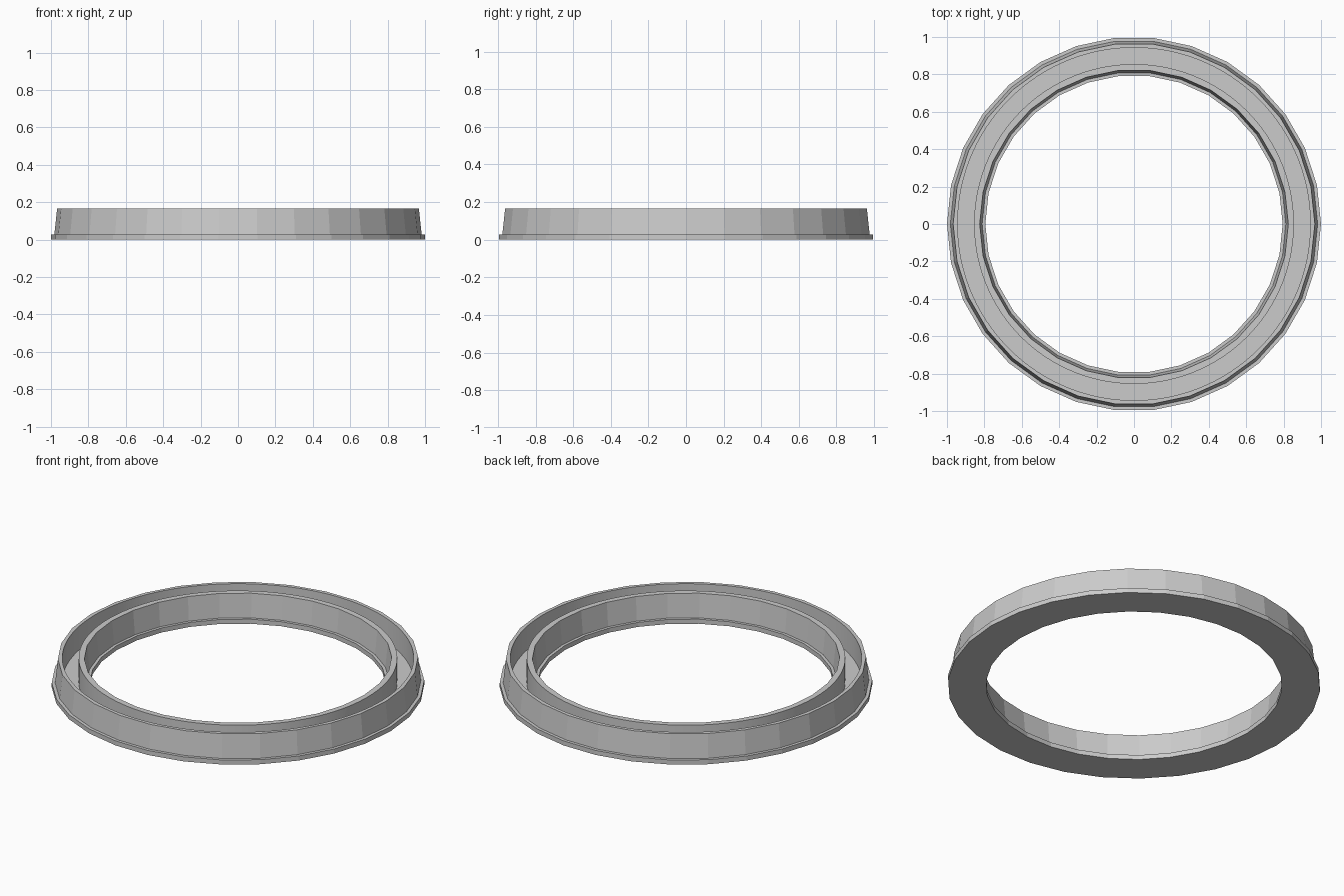
import bpy
import bmesh
from math import cos, sin, tau

cube = bpy.data.objects.get("Cube")
if cube:
    bpy.data.objects.remove(cube, do_unlink=True)

grey = bpy.data.materials.new("plain grey")
grey.use_nodes = True
colour = (0.6, 0.6, 0.6, 1)
grey.diffuse_color = colour
grey.node_tree.nodes["Principled BSDF"].inputs["Base Color"].default_value = colour


def lathe(name, profile, sides, smooth):
    """Turn a closed (radius, height) profile into a ring around z."""
    bm = bmesh.new()
    rings = [[bm.verts.new((r * cos(tau * i / sides), r * sin(tau * i / sides), z))
              for r, z in profile] for i in range(sides)]
    count = len(profile)
    for i in range(sides):
        a, b = rings[i], rings[(i + 1) % sides]
        for j in range(count):
            k = (j + 1) % count
            face = bm.faces.new((a[j], b[j], b[k], a[k]))
            face.smooth = smooth
    bmesh.ops.recalc_face_normals(bm, faces=bm.faces)
    mesh = bpy.data.meshes.new(name)
    bm.to_mesh(mesh)
    bm.free()
    mesh.materials.append(grey)
    obj = bpy.data.objects.new(name, mesh)
    bpy.context.collection.objects.link(obj)
    return obj


# Faceted ring: flat flange with tapered inner and outer walls
flange = 0.027
top = 0.167
ring = lathe("ring_body", [
    (0.795, 0), (1, 0), (1, flange), (0.982, flange), (0.967, top),
    (0.825, top), (0.812, flange), (0.795, flange)], 30, False)

# Round channel cut down from the top, leaving two thin walls
channel = lathe("channel_cutter", [
    (0.855, flange), (0.943, flange), (0.943, 0.3), (0.855, 0.3)], 120, True)
channel.hide_render = True
channel.hide_viewport = True

cut = ring.modifiers.new("channel", "BOOLEAN")
cut.operation = "DIFFERENCE"
cut.solver = "EXACT"
cut.object = channel

# Bake the cut, then keep the channel's corners sharp
bpy.context.view_layer.objects.active = ring
ring.select_set(True)
bpy.ops.object.modifier_apply(modifier=cut.name)
bpy.data.objects.remove(channel, do_unlink=True)
bpy.ops.object.shade_smooth_by_angle(angle=0.15)
